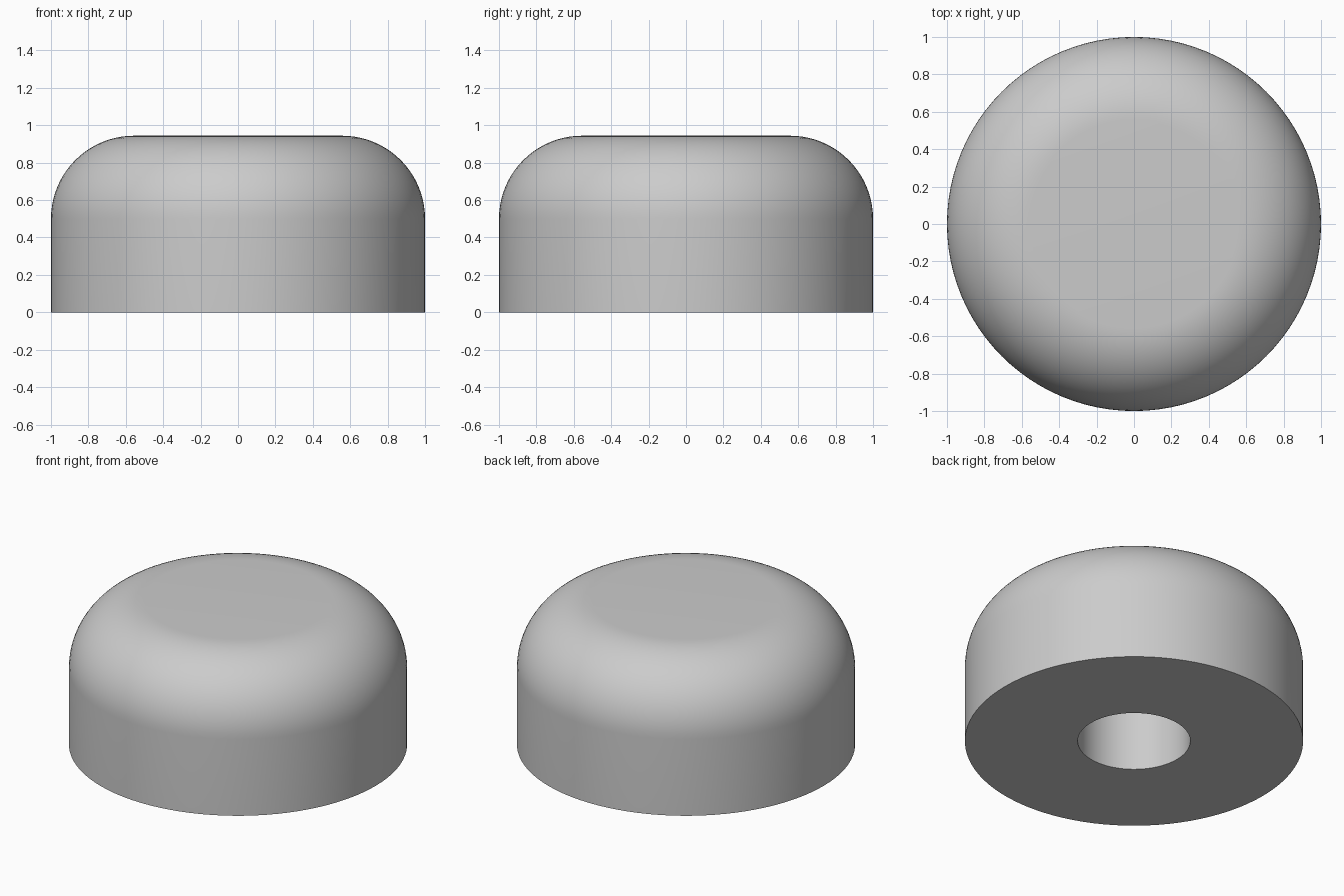
import bpy, bmesh, math
from mathutils import Vector

cube = bpy.data.objects.get("Cube")
if cube:
    bpy.data.objects.remove(cube, do_unlink=True)

RADIUS, HEIGHT, FILLET = 1.0, 0.944, 0.444
BORE_RADIUS, BORE_DEPTH = 0.333, 0.61
SEGMENTS, ARC_STEPS = 96, 20

# Plain grey plastic
grey = bpy.data.materials.new("plain_grey")
grey.use_nodes = True
colour = (0.6, 0.6, 0.6, 1)
grey.diffuse_color = colour
grey.node_tree.nodes["Principled BSDF"].inputs["Base Color"].default_value = colour

# Half profile: blind bore, flat base, straight wall, rounded shoulder, flat top
profile = [(0, BORE_DEPTH), (BORE_RADIUS, BORE_DEPTH), (BORE_RADIUS, 0), (RADIUS, 0)]
for i in range(ARC_STEPS + 1):
    a = math.pi / 2 * i / ARC_STEPS
    profile.append((RADIUS - FILLET + FILLET * math.cos(a),
                    HEIGHT - FILLET + FILLET * math.sin(a)))
profile.append((0, HEIGHT))

# Revolve the profile about the z axis
bm = bmesh.new()
verts = [bm.verts.new((r, 0, z)) for r, z in profile]
edges = [bm.edges.new(pair) for pair in zip(verts, verts[1:])]
bmesh.ops.spin(bm, geom=verts + edges, cent=Vector(), axis=(0, 0, 1),
               angle=math.tau, steps=SEGMENTS, use_duplicate=False)
bmesh.ops.remove_doubles(bm, verts=bm.verts, dist=0.0001)
bmesh.ops.recalc_face_normals(bm, faces=bm.faces)

mesh = bpy.data.meshes.new("rounded_foot")
bm.to_mesh(mesh)
bm.free()
mesh.materials.append(grey)
foot = bpy.data.objects.new("rounded_foot", mesh)
bpy.context.collection.objects.link(foot)

# Smooth shading with crisp base and bore rims
bpy.ops.object.select_all(action="DESELECT")
foot.select_set(True)
bpy.context.view_layer.objects.active = foot
bpy.ops.object.shade_smooth_by_angle(angle=math.radians(30))
